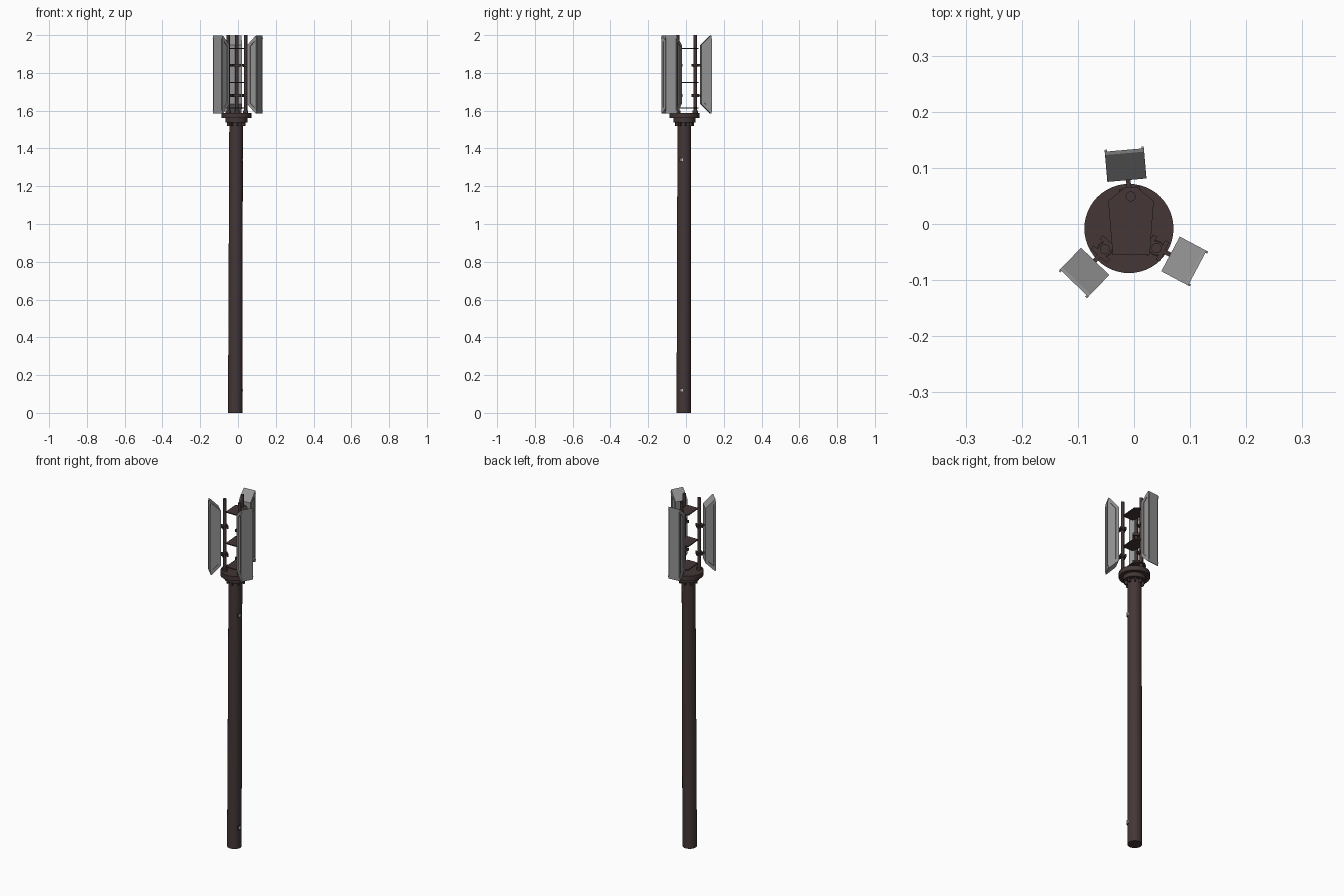
import bpy, bmesh, math
from mathutils import Vector, Matrix

if "Cube" in bpy.data.objects:
    bpy.data.objects.remove(bpy.data.objects["Cube"])

def mat(name, c):
    m = bpy.data.materials.new(name)
    m.diffuse_color = (*c, 1)
    m.use_nodes = True
    m.node_tree.nodes["Principled BSDF"].inputs["Base Color"].default_value = m.diffuse_color
    return m

BROWN = mat("dark brown paint", (0.058, 0.037, 0.037))
GREY = mat("panel grey", (0.30, 0.30, 0.30))
PALE = mat("pale cover", (0.6, 0.6, 0.6))

def finish(name, bm, material, smooth=False):
    bmesh.ops.recalc_face_normals(bm, faces=bm.faces)
    me = bpy.data.meshes.new(name)
    bm.to_mesh(me)
    bm.free()
    me.materials.append(material)
    ob = bpy.data.objects.new(name, me)
    bpy.context.collection.objects.link(ob)
    if smooth:
        bpy.context.view_layer.objects.active = ob
        ob.select_set(True)
        bpy.ops.object.shade_smooth_by_angle(angle=math.radians(40))
        ob.select_set(False)
    return ob

def rod(name, a, b, r1, r2=None, n=12, material=BROWN, smooth=True):
    a, b = Vector(a), Vector(b)
    d = b - a
    bm = bmesh.new()
    bmesh.ops.create_cone(bm, cap_ends=True, segments=n, radius1=r1, radius2=r2 or r1, depth=d.length)
    bm.transform(Matrix.Translation((a + b) / 2) @ d.to_track_quat('Z', 'Y').to_matrix().to_4x4())
    return finish(name, bm, material, smooth)

def prism(name, pts, z0, z1, material=BROWN, matrix=None):
    bm = bmesh.new()
    f = bm.faces.new([bm.verts.new((x, y, z0)) for x, y in pts])
    r = bmesh.ops.extrude_face_region(bm, geom=[f])
    bmesh.ops.translate(bm, vec=(0, 0, z1 - z0), verts=[v for v in r['geom'] if isinstance(v, bmesh.types.BMVert)])
    if matrix:
        bm.transform(matrix)
    return finish(name, bm, material)

def box(name, x0, x1, y0, y1, z0, z1, matrix=None, material=BROWN):
    return prism(name, [(x0, y0), (x1, y0), (x1, y1), (x0, y1)], z0, z1, material, matrix)

# pole, leaning very slightly
rod("pole", (-0.015, -0.012, 0), (-0.010, -0.009, 1.56), 0.038, 0.036, 24)

# flange, collar and gussets
CX, CY = -0.009, -0.008
rod("flange", (CX, CY, 1.56), (CX, CY, 1.587), 0.0795, n=48)
rod("collar", (CX, CY, 1.537), (CX, CY, 1.56), 0.058, n=32)
for i in range(8):
    m = Matrix.Translation((CX, CY, 0)) @ Matrix.Rotation(i * math.pi / 4 + 0.2, 4, 'Z')
    box(f"gusset_{i}", 0.03, 0.05, -0.004, 0.004, 1.518, 1.54, m)

# access covers on the right side of the pole
for i, z in enumerate((0.12, 1.34)):
    box(f"access_cover_rim_{i}", 0.018, 0.0245, -0.032, -0.012, z - 0.012, z + 0.012)
    for y in (-0.027, -0.018):
        box(f"access_cover_{i}", 0.02, 0.0255, y - 0.003, y + 0.003, z - 0.007, z + 0.007, material=PALE)

# platform plates between the pipes
plate = [(-0.015, 0.066), (-0.046, 0.041), (-0.038, -0.055), (0.028, -0.055), (0.035, 0.041), (0.005, 0.066)]
for i, z in enumerate((1.615, 1.75, 1.93)):
    prism(f"platform_plate_{i}", plate, z - 0.003, z + 0.003)

def panel(name, cx, cy, ang):
    """Antenna panel: +x is outward, the ends are chamfered towards the pole."""
    z0, z1, w = 1.585, 1.997, 0.035
    prof = [(0.027, z0), (0.027, z1), (0.021, z1 - 0.002), (-0.027, z1 - 0.05),
            (-0.027, z0 + 0.05), (0.021, z0 + 0.002)]
    bm = bmesh.new()
    f = bm.faces.new([bm.verts.new((x, -w, z)) for x, z in prof])
    r = bmesh.ops.extrude_face_region(bm, geom=[f])
    bmesh.ops.translate(bm, vec=(0, 2 * w, 0), verts=[v for v in r['geom'] if isinstance(v, bmesh.types.BMVert)])
    bmesh.ops.recalc_face_normals(bm, faces=bm.faces)
    # shallow slot sunk into both side faces
    sides = [f for f in bm.faces if abs(f.normal.y) > 0.9]
    for f in sides:
        n = f.normal.copy()
        bmesh.ops.inset_individual(bm, faces=[f], thickness=0.017)
        bmesh.ops.inset_individual(bm, faces=[f], thickness=0.001)
        bmesh.ops.translate(bm, vec=n * -0.004, verts=list(f.verts))
    bm.transform(Matrix.Translation((cx, cy, 0)) @ Matrix.Rotation(ang, 4, 'Z'))
    finish(name, bm, GREY)

# three pipes, each with clamps, bracket arms and an antenna panel
sets = [("back", (-0.006, 0.049), (-0.015, 0.105), 95),
        ("left", (-0.052, -0.045), (-0.088, -0.086), 226),
        ("right", (0.040, -0.043), (0.089, -0.066), -28)]
for name, (px, py), (qx, qy), deg in sets:
    ang = math.radians(deg)
    rod(name + "_pipe", (px, py, 1.58), (px, py, 2.0), 0.009, n=16)
    rod(name + "_pipe_foot", (px, py, 1.585), (px, py, 1.6), 0.014, n=12)
    panel(name + "_panel", qx, qy, ang)
    a = math.atan2(qy - py, qx - px)
    dist = math.hypot(qx - px, qy - py)
    m = Matrix.Translation((px, py, 0)) @ Matrix.Rotation(a, 4, 'Z')
    for i, z in enumerate((1.68, 1.84)):
        rod(f"{name}_clamp_{i}", (px, py, z - 0.008), (px, py, z + 0.008), 0.013, n=8, smooth=False)
        for s in (-0.012, 0.012):
            box(f"{name}_clamp_jaw_{i}", s - 0.004, s + 0.004, -0.019, 0.019, z - 0.007, z + 0.007, m)
        box(f"{name}_bracket_arm_{i}", 0.01, dist - 0.02, -0.004, 0.004, z - 0.006, z + 0.006, m)
